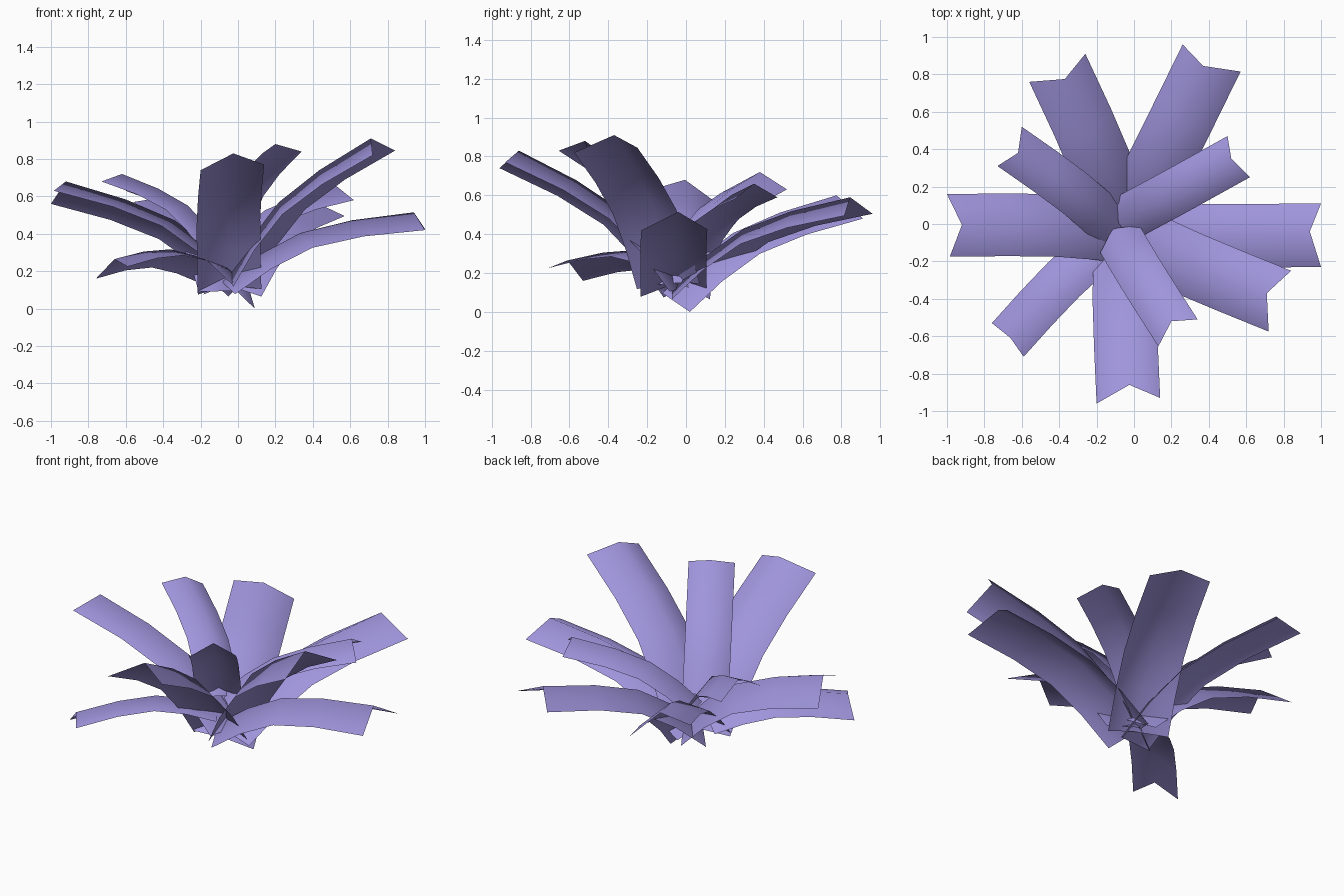
import bpy
import bmesh
import math
from mathutils import Vector

cube = bpy.data.objects.get("Cube")
if cube:
    bpy.data.objects.remove(cube)

lavender = bpy.data.materials.new("lavender")
lavender.use_nodes = True
COLOUR = (0.35, 0.30, 0.72, 1)
lavender.diffuse_color = COLOUR
lavender.node_tree.nodes["Principled BSDF"].inputs["Base Color"].default_value = COLOUR

# Upward bow of every leaf: (distance along leaf, height / length)
BOW = [(0, 0), (0.21, 0.062), (0.44, 0.096), (0.70, 0.068), (1, 0)]
BASE_LEAN = math.radians(30)


def leaf(name, base, left, ridge, right):
    """Folded strip running from a base centre to a notched three-point tip."""
    base, left, ridge, right = map(Vector, (base, left, ridge, right))
    half = (left - right) / 2
    chord = (left + right) / 2 - base
    length = chord.length
    along = chord.normalized()
    normal = along.cross(half).normalized()
    fold = half.length * 0.56
    # The base is cut square to the leaf, so its ridge leans backwards
    base_ridge = base + fold * (normal * math.cos(BASE_LEAN) - along * math.sin(BASE_LEAN))
    rails = [(base + half, left), (base_ridge, ridge), (base - half, right)]

    bm = bmesh.new()
    rows = []
    for t, rise in BOW:
        lift = normal * rise * length
        rows.append([bm.verts.new(a.lerp(b, t) + lift) for a, b in rails])
    for low, high in zip(rows, rows[1:]):
        for i in range(2):
            bm.faces.new((low[i], low[i + 1], high[i + 1], high[i]))
    for face in bm.faces:
        face.smooth = True
    mesh = bpy.data.meshes.new(name)
    bm.to_mesh(mesh)
    bm.free()
    mesh.materials.append(lavender)
    bpy.context.collection.objects.link(bpy.data.objects.new(name, mesh))


# Long outer leaves
leaf("leaf_front", (-0.045, -0.10, 0.09),
     (0.14, -0.93, 0.77), (-0.025, -0.86, 0.83), (-0.20, -0.96, 0.74))
leaf("leaf_left", (-0.015, -0.065, 0.08),
     (1.0, 0.11, 0.425), (0.94, -0.04, 0.515), (1.0, -0.23, 0.42))
leaf("leaf_front_left", (0.035, -0.09, 0.13),
     (0.84, -0.25, 0.845), (0.71, -0.37, 0.91), (0.72, -0.575, 0.82))
leaf("leaf_back_left", (-0.03, 0.0, 0.07),
     (0.26, 0.96, 0.505), (0.37, 0.845, 0.59), (0.57, 0.815, 0.495))
leaf("leaf_back_right", (-0.06, -0.055, 0.045),
     (-0.56, 0.76, 0.57), (-0.37, 0.775, 0.60), (-0.26, 0.91, 0.48))
leaf("leaf_right", (-0.045, -0.045, 0.10),
     (-0.985, -0.175, 0.63), (-0.92, -0.005, 0.68), (-1.0, 0.16, 0.56))

# Short inner leaves
leaf("small_leaf_left", (-0.055, 0.025, 0.26),
     (0.50, 0.47, 0.59), (0.52, 0.35, 0.66), (0.62, 0.25, 0.58))
leaf("small_leaf_front", (-0.075, -0.08, 0.31),
     (0.34, -0.51, 0.84), (0.20, -0.52, 0.88), (0.13, -0.655, 0.83))
leaf("small_leaf_back_right", (-0.12, -0.01, 0.27),
     (-0.73, 0.31, 0.68), (-0.62, 0.38, 0.72), (-0.60, 0.52, 0.63))
leaf("small_leaf_front_right", (-0.12, -0.07, 0.17),
     (-0.59, -0.71, 0.225), (-0.66, -0.61, 0.265), (-0.76, -0.53, 0.16))
